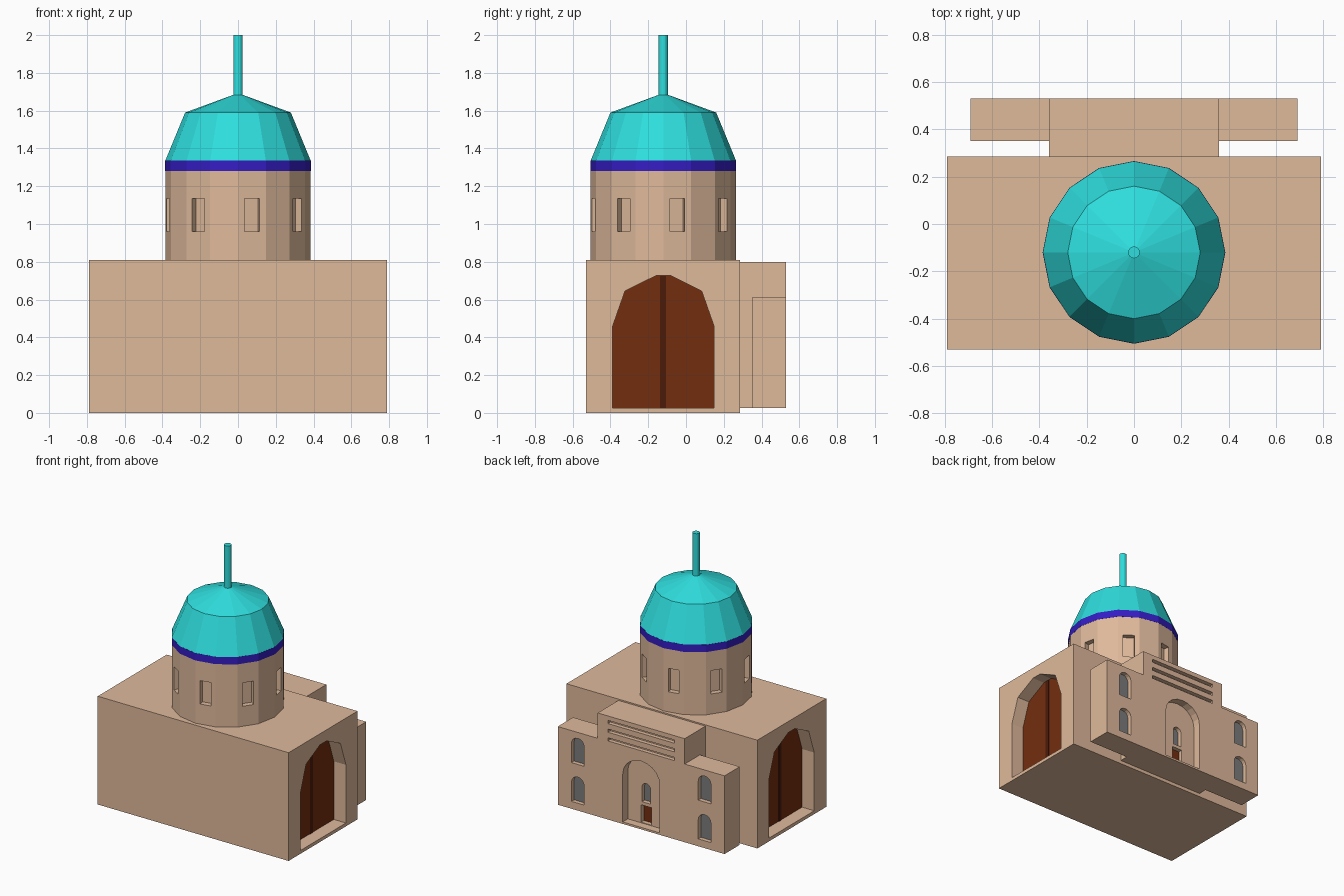
import bpy, bmesh
from math import sin, cos, pi, radians
from mathutils import Matrix

if "Cube" in bpy.data.objects:
    bpy.data.objects.remove(bpy.data.objects["Cube"])


def material(name, rgb):
    m = bpy.data.materials.new(name)
    m.diffuse_color = (*rgb, 1)
    m.use_nodes = True
    m.node_tree.nodes["Principled BSDF"].inputs["Base Color"].default_value = m.diffuse_color
    return m


TAN = material("sandstone", (0.74, 0.49, 0.33))
TEAL = material("turquoise", (0.028, 0.73, 0.73))
BLUE = material("blue", (0.035, 0.012, 0.55))
BROWN = material("wood", (0.175, 0.027, 0.005))
DARK = material("dark_wood", (0.07, 0.011, 0.003))
GLASS = material("glass", (0.2, 0.2, 0.2))
CY = -0.12  # y centre of the drum and side doors


def finish(name, bm, mat):
    bmesh.ops.recalc_face_normals(bm, faces=bm.faces)
    me = bpy.data.meshes.new(name)
    bm.to_mesh(me)
    bm.free()
    me.materials.append(mat)
    ob = bpy.data.objects.new(name, me)
    bpy.context.collection.objects.link(ob)
    return ob


def prism(name, pts, axis, a, b, mat=TAN):
    """Extrude a (horizontal, z) outline along x or y from a to b."""
    bm = bmesh.new()
    place = (lambda p: (a, p[0], p[1])) if axis == "x" else (lambda p: (p[0], a, p[1]))
    face = bm.faces.new([bm.verts.new(place(p)) for p in pts])
    ext = bmesh.ops.extrude_face_region(bm, geom=[face])
    verts = [v for v in ext["geom"] if isinstance(v, bmesh.types.BMVert)]
    bmesh.ops.translate(bm, verts=verts, vec=(b - a, 0, 0) if axis == "x" else (0, b - a, 0))
    return finish(name, bm, mat)


def rect(x0, x1, z0, z1):
    return [(x0, z0), (x1, z0), (x1, z1), (x0, z1)]


def arch(cx, w, z0, z1, rise, n=8):
    top = [(cx + w / 2 * cos(pi * i / n), z1 - rise + rise * sin(pi * i / n)) for i in range(n + 1)]
    return [(cx - w / 2, z0), (cx + w / 2, z0)] + top


def lathe(name, profile, mat, n=16):
    bm = bmesh.new()
    rings = []
    for r, z in profile:
        rings.append([bm.verts.new((r * cos(2 * pi * i / n), CY + r * sin(2 * pi * i / n), z))
                      for i in range(n if r else 1)])
    for lo, hi in zip(rings, rings[1:]):
        for i in range(n):
            j = (i + 1) % n
            bm.faces.new([lo[i], lo[j]] + ([hi[j], hi[i]] if len(hi) > 1 else [hi[0]]))
    for ring in (rings[0], rings[-1]):
        if len(ring) > 1:
            bm.faces.new(ring)
    return finish(name, bm, mat)


def cut(target, cutters):
    for c in cutters:
        c.hide_render = True
        mod = target.modifiers.new("cut", "BOOLEAN")
        mod.operation, mod.solver, mod.object = "DIFFERENCE", "EXACT", c
        bpy.context.view_layer.objects.active = target
        bpy.ops.object.modifier_apply(modifier=mod.name)
        bpy.data.objects.remove(c)


# main hall with a recessed arched door at each end
hall = prism("hall", rect(-0.79, 0.79, 0, 0.81), "y", -0.53, 0.285)
half = [(0.268, 0.025), (0.268, 0.46), (0.203, 0.645), (0.038, 0.727)]
door = [(CY + y, z) for y, z in half] + [(CY - y, z) for y, z in reversed(half)]
cut(hall, [prism("cutter", door, "x", s * 0.685, s * 0.9) for s in (-1, 1)])
for s, side in ((-1, "left"), (1, "right")):
    prism(side + "_door", door, "x", s * 0.67, s * 0.69, BROWN)
    prism(side + "_door_seam", rect(CY - 0.017, CY + 0.014, 0.025, 0.725), "x",
          s * 0.68, s * 0.694, DARK)

# rear facade with a stepped outline, and its link to the hall
outline = [(-0.69, 0.025), (0.69, 0.025), (0.69, 0.61), (0.36, 0.61),
           (0.36, 0.80), (-0.36, 0.80), (-0.36, 0.61), (-0.69, 0.61)]
facade = prism("facade", outline, "y", 0.35, 0.53)
prism("facade_link", rect(-0.36, 0.36, 0.025, 0.80), "y", 0.28, 0.35)

# entrance niche, its small window and door
WALL = 0.47
cut(facade, [prism("cutter", arch(0, 0.305, 0.04, 0.535, 0.135, 10), "y", WALL, 0.6)])
openings = [("niche_window", arch(0, 0.07, 0.2, 0.345, 0.035), WALL, GLASS),
            ("niche_door", rect(-0.042, 0.042, 0.045, 0.175), WALL, BROWN)]

# wing windows in two storeys
for x in (-0.525, 0.525):
    for z in (0.08, 0.37):
        openings.append(("wing_window", arch(x, 0.105, z, z + 0.195, 0.05), 0.53, GLASS))
for name, pts, y, mat in openings:
    cut(facade, [prism("cutter", pts, "y", y - 0.035, y + 0.05)])
    prism(name, pts, "y", y - 0.04, y - 0.032, mat)

# horizontal slots in the raised centre
cut(facade, [prism("cutter", rect(-0.275, 0.275, z - 0.012, z + 0.012), "y", 0.5, 0.6)
             for z in (0.755, 0.69, 0.625)])

# drum with a window in every second face
drum = lathe("drum", [(0.385, 0.80), (0.385, 1.28)], TAN)
cutters = []
for k in range(8):
    c = prism("cutter", rect(-0.04, 0.04, 0.96, 1.135), "y", 0.338, 0.45)
    turn = Matrix.Rotation(radians(11.25 + 45 * k), 4, "Z")
    c.data.transform(Matrix.Translation((0, CY, 0)) @ turn)
    cutters.append(c)
bpy.context.view_layer.update()
cut(drum, cutters)

# band, dome and finial
lathe("band", [(0.386, 1.28), (0.386, 1.335)], BLUE)
lathe("dome", [(0.385, 1.335), (0.28, 1.59), (0, 1.693)], TEAL)
lathe("finial", [(0.025, 1.67), (0.025, 2.0)], TEAL)
